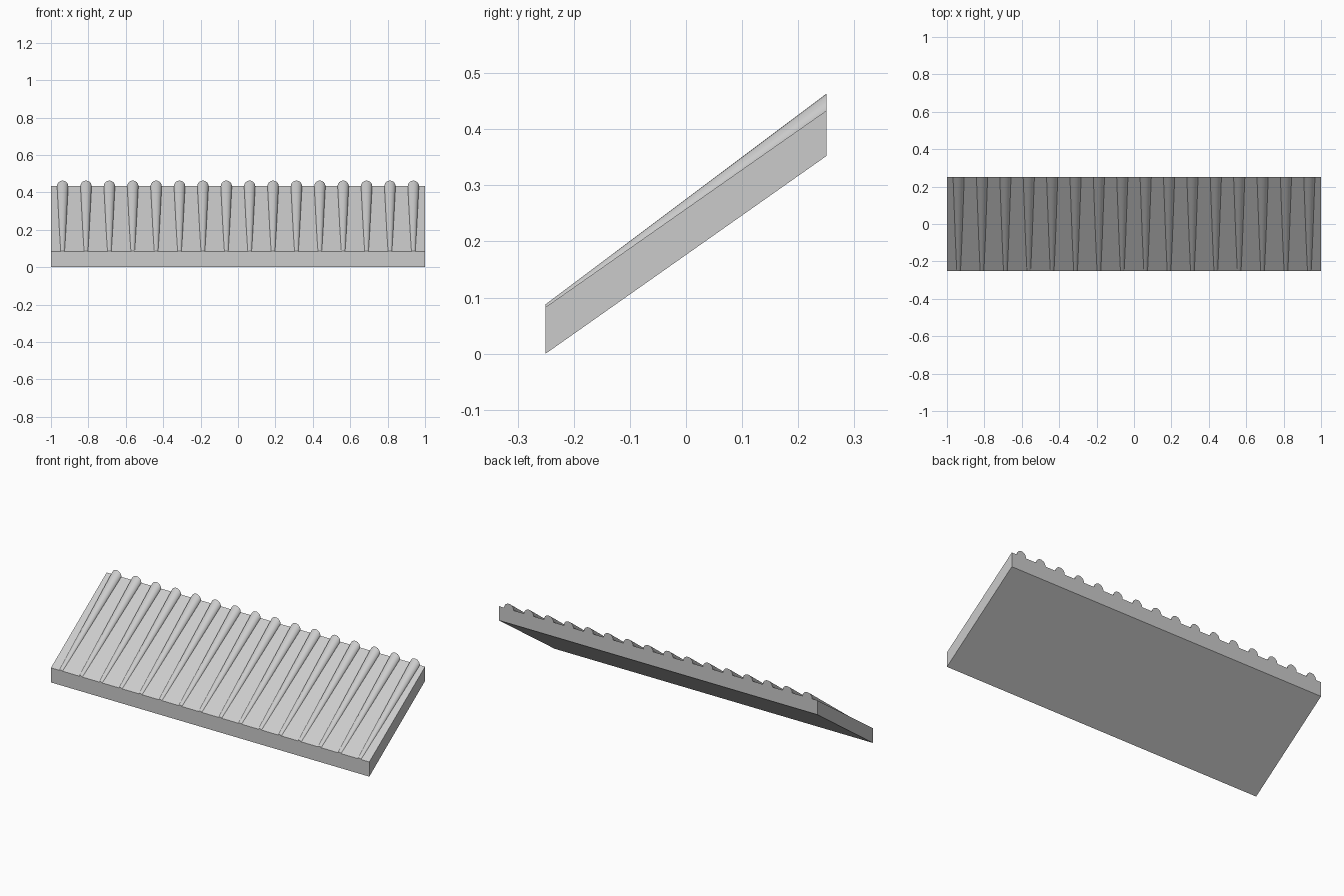
import bpy, math

if "Cube" in bpy.data.objects:
    bpy.data.objects.remove(bpy.data.objects["Cube"])

def loft(name, sections):
    """Skin closed rings of points together and cap both ends."""
    n = len(sections[0])
    verts = [p for ring in sections for p in ring]
    faces = [tuple(range(n))[::-1], tuple(range(n, 2 * n))]
    for i in range(n):
        j = (i + 1) % n
        faces.append((i, j, j + n, i + n))
    me = bpy.data.meshes.new(name)
    me.from_pydata(verts, [], faces)
    ob = bpy.data.objects.new(name, me)
    bpy.context.collection.objects.link(ob)
    bpy.context.view_layer.objects.active = ob
    ob.select_set(True)
    bpy.ops.object.mode_set(mode='EDIT')
    bpy.ops.mesh.select_all(action='SELECT')
    bpy.ops.mesh.normals_make_consistent(inside=False)
    bpy.ops.object.mode_set(mode='OBJECT')
    bpy.ops.object.shade_smooth_by_angle(angle=math.radians(35))
    ob.select_set(False)
    return ob

# Sloping slab with vertical front and back ends
profile = [(-0.25, 0.0), (0.25, 0.352), (0.25, 0.433), (-0.25, 0.083)]
loft("sloping_slab", [[(x, y, z) for y, z in profile] for x in (-1, 1)])

# Tapered round ribs, sinking into the slab towards the low edge
def ring(x, y, z, r, n=24):
    return [(x + r * math.cos(2 * math.pi * k / n), y,
             z + r * math.sin(2 * math.pi * k / n)) for k in range(n)]

for i in range(16):
    x = -0.9375 + 0.125 * i
    loft(f"rib_{i + 1}", [ring(x, -0.25, 0.0755, 0.0125),
                          ring(x, 0.25, 0.433, 0.03)])
